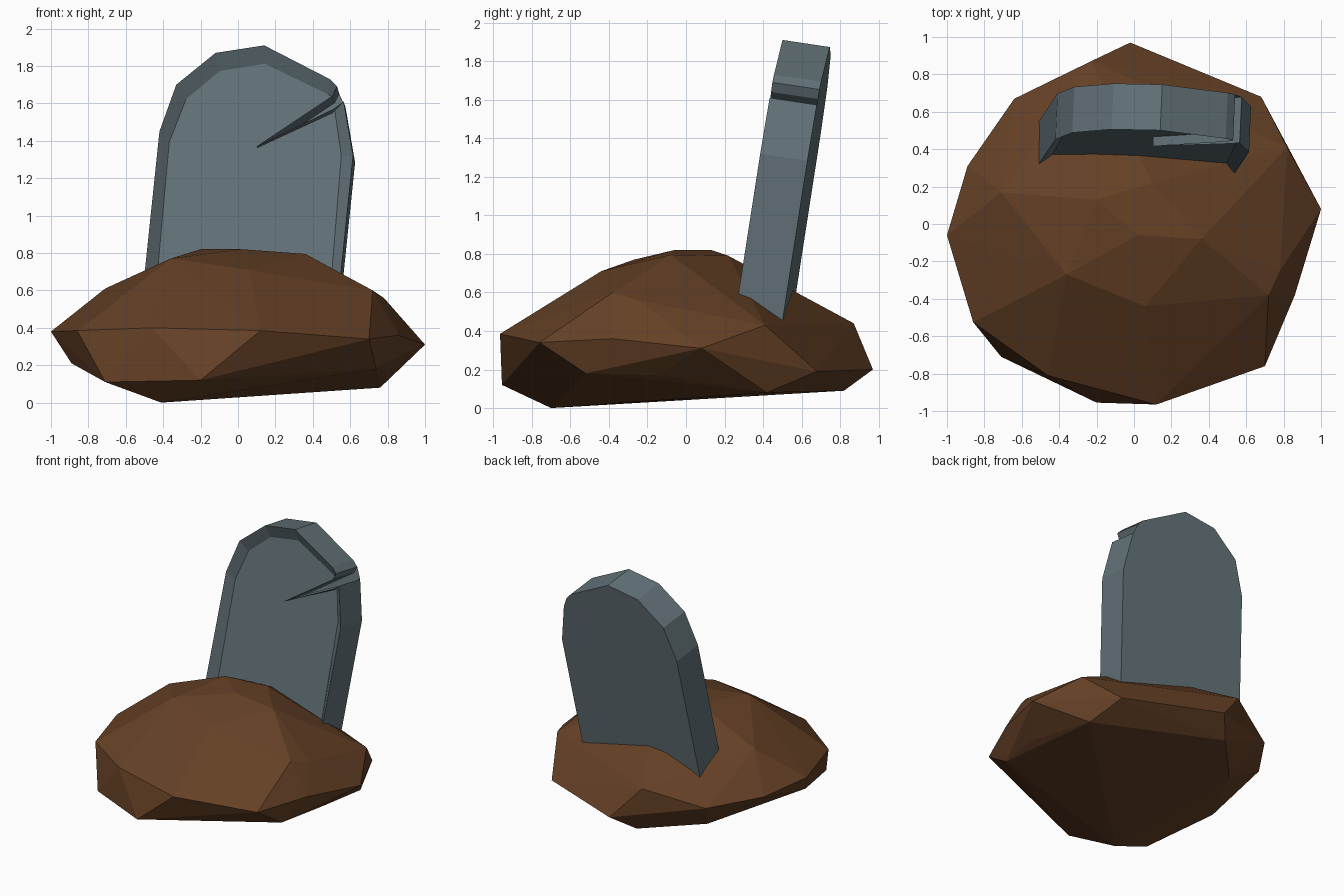
import bpy
import bmesh
from mathutils import Vector

default_cube = bpy.data.objects.get("Cube")
if default_cube:
    bpy.data.objects.remove(default_cube, do_unlink=True)


def make_material(name, color):
    material = bpy.data.materials.new(name)
    material.use_nodes = True
    material.diffuse_color = (*color, 1)
    shader = material.node_tree.nodes["Principled BSDF"]
    shader.inputs["Base Color"].default_value = (*color, 1)
    shader.inputs["Roughness"].default_value = 0.9
    return material


def make_object(name, bm, material):
    bmesh.ops.recalc_face_normals(bm, faces=bm.faces)
    mesh = bpy.data.meshes.new(name)
    bm.to_mesh(mesh)
    bm.free()
    mesh.materials.append(material)
    obj = bpy.data.objects.new(name, mesh)
    bpy.context.collection.objects.link(obj)
    return obj


earth_brown = make_material("earth brown", (0.13, 0.052, 0.019))
slate_grey = make_material("slate grey", (0.125, 0.17, 0.19))

# Earth mound: faceted hull over its corner points, listed crown to base
crown = [
    (-.2, .13, .82), (.02, -.06, .82), (.36, -.08, .795), (.1, .22, .79),
    (-.36, -.27, .77), (.06, -.44, .71), (-.71, .17, .61), (.72, -.38, .6),
    (.78, -.25, .56), (-.23, .87, .44), (.82, .41, .43),
]
girdle = [
    (-.46, -.81, .4), (.12, -.965, .385), (-.86, -.525, .385), (-1, -.06, .38),
    (.86, -.38, .36), (.7, -.76, .34), (1, .08, .31), (-.89, .31, .34),
    (-.64, .67, .32), (-.02, .97, .2), (.68, .68, .19),
]
base = [
    (-.89, -.2, .21), (.74, -.52, .18), (.8, -.15, .17), (-.2, -.955, .12),
    (-.71, -.71, .11), (-.15, .82, .09), (.76, .42, .08), (-.5, .45, .08),
    (-.08, -.4, .05), (.1, -.03, .045), (-.41, -.7, 0),
]
mound = bmesh.new()
for point in crown + girdle + base:
    mound.verts.new(point)
hull = bmesh.ops.convex_hull(mound, input=mound.verts)
loose = {v for v in hull["geom_interior"] if isinstance(v, bmesh.types.BMVert)}
bmesh.ops.delete(mound, geom=list(loose), context="VERTS")
make_object("earth_mound", mound, earth_brown)

# Headstone outline (x, z), with the crack cut in from the right shoulder
rim = [
    (-.53, .4), (-.42, 1.45), (-.33, 1.7), (-.12, 1.87), (.14, 1.91),
    (.49, 1.73), (.53, 1.69), (.505, 1.64), (.1, 1.37), (.51, 1.57),
    (.565, 1.61), (.615, 1.32), (.52, .4),
]
# Matching outline of the recessed front panel
panel = [
    (-.46, .4), (-.37, 1.4), (-.28, 1.63), (-.1, 1.78), (.14, 1.82),
    (.48, 1.655), (.5, 1.645), (.49, 1.63), (.1, 1.37), (.5, 1.555),
    (.515, 1.57), (.55, 1.33), (.475, .4),
]


def lean(x, z, depth):
    """Place an outline point on the backward leaning, slightly turned slab."""
    y = .274 + .16 * (z - .61) - .045 * (x - .56) + depth
    return Vector((x + .045 * depth, y, z - .15 * depth))


stone = bmesh.new()
panel_ring, rim_ring, back_ring = [
    [stone.verts.new(lean(x, z, depth)) for x, z in outline]
    for outline, depth in ((panel, .05), (rim, 0), (rim, .245))
]
stone.faces.new(panel_ring)
stone.faces.new(reversed(back_ring))
for first, second in ((panel_ring, rim_ring), (rim_ring, back_ring)):
    for i in range(len(first)):
        stone.faces.new((first[i - 1], first[i], second[i], second[i - 1]))
bmesh.ops.triangulate(stone, faces=[f for f in stone.faces if len(f.verts) > 4])
make_object("headstone", stone, slate_grey)
